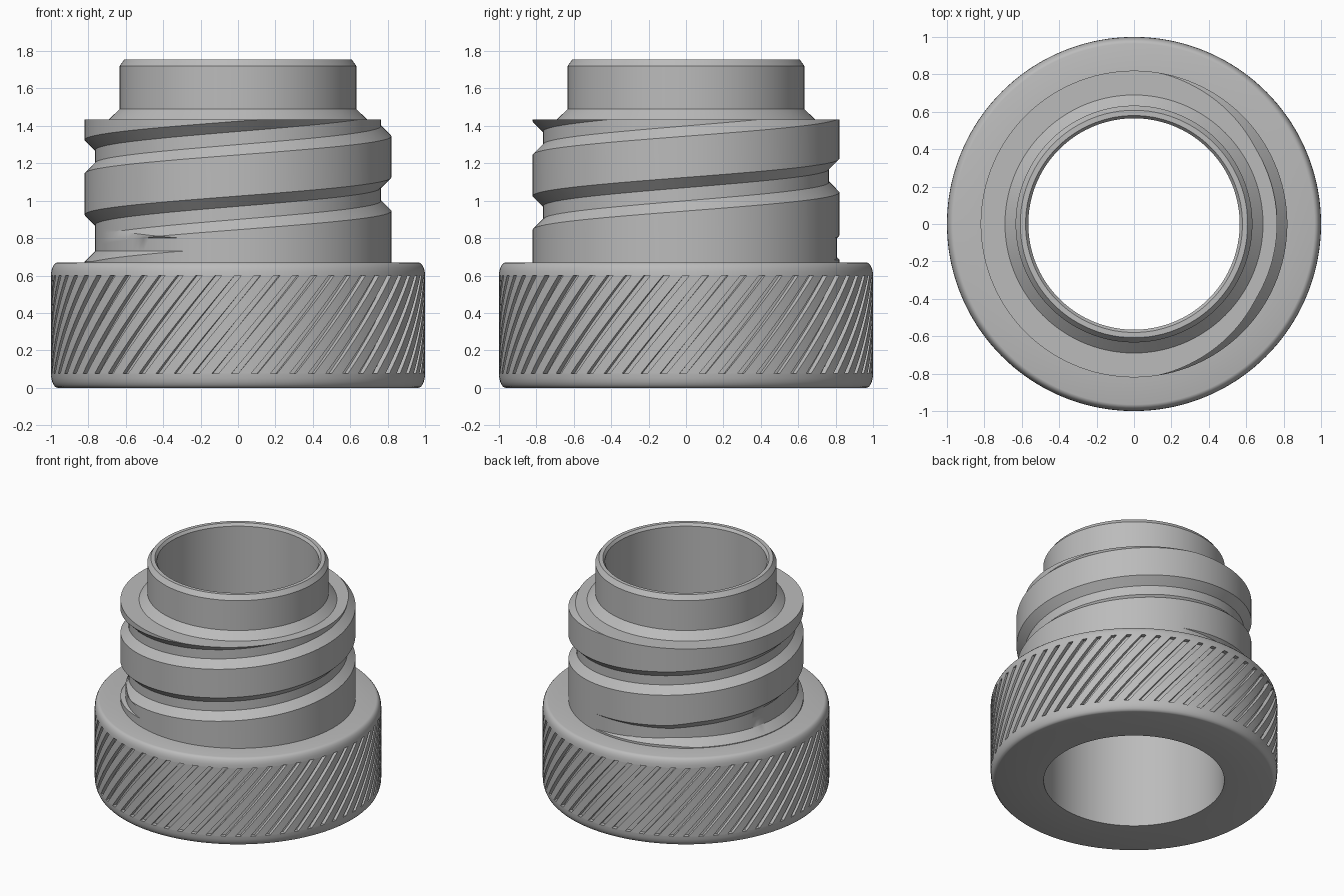
import bpy, bmesh
from math import cos, sin, pi, radians, sqrt

cube = bpy.data.objects.get("Cube")
if cube:
    bpy.data.objects.remove(cube)

grey = bpy.data.materials.new("plain_grey")
grey.use_nodes = True
colour = (0.5, 0.5, 0.5, 1)
grey.diffuse_color = colour
grey.node_tree.nodes["Principled BSDF"].inputs["Base Color"].default_value = colour


def finish(name, bm):
    bmesh.ops.remove_doubles(bm, verts=bm.verts, dist=0.0004)
    bmesh.ops.dissolve_degenerate(bm, edges=bm.edges, dist=0.0002)
    mesh = bpy.data.meshes.new(name)
    bm.to_mesh(mesh)
    bm.free()
    mesh.materials.append(grey)
    obj = bpy.data.objects.new(name, mesh)
    bpy.context.collection.objects.link(obj)
    bpy.ops.object.select_all(action='DESELECT')
    obj.select_set(True)
    bpy.context.view_layer.objects.active = obj
    bpy.ops.object.shade_smooth_by_angle(angle=radians(30))
    return obj


def polar(bm, r, a, z):
    return bm.verts.new((r * cos(a), r * sin(a), z))


def loft(name, columns):
    """Join columns of (radius, angle, height) into a skin, counterclockwise."""
    bm = bmesh.new()
    cols = [[polar(bm, *p) for p in col] for col in columns]
    for a, b in zip(cols, cols[1:]):
        for j in range(len(a) - 1):
            bm.faces.new((a[j], b[j], b[j + 1], a[j + 1]))
    return finish(name, bm)


# Collar, neck and bore: one turned profile, open where the grip band sits
COLLAR_TOP, SHOULDER = 0.67, 1.435
GRIP_LOW, GRIP_HIGH = 0.075, 0.6


def fillet(z_edge, z_side, steps=5):
    out = []
    for i in range(steps + 1):
        a = i / steps * pi / 2
        out.append((0.965 + 0.035 * cos(a), z_side + (z_edge - z_side) * sin(a)))
    return out


profile = fillet(COLLAR_TOP, GRIP_HIGH)
profile += [(0.74, COLLAR_TOP), (0.74, 1.43), (0.69, SHOULDER), (0.633, 1.49),
            (0.633, 1.72), (0.608, 1.755), (0.58, 1.755), (0.565, 1.735),
            (0.565, 0.9), (0.63, 0.82), (0.63, 0)]
profile += fillet(0, GRIP_LOW)[::-1]
SEGMENTS = 144
loft("body", [[(r, 2 * pi * i / SEGMENTS, z) for r, z in profile]
              for i in range(SEGMENTS + 1)])

# Grip band: slanted square grooves around the collar
GROOVES, ROWS, TWIST = 60, 12, radians(25)
bm = bmesh.new()
pitch = 2 * pi / GROOVES
DEEP = 0.97
section = [(1, 0), (1, 0.33), (1, 0.66), (DEEP, 0.66), (DEEP, 1), (1, 1)]
for g in range(GROOVES):
    rows = []
    for j in range(ROWS + 1):
        t = j / ROWS
        z = GRIP_LOW + t * (GRIP_HIGH - GRIP_LOW)
        rows.append([polar(bm, r, (g + f) * pitch + t * TWIST, z) for r, f in section])
    for low, high in zip(rows, rows[1:]):
        for k in range(len(section) - 1):
            bm.faces.new((low[k], low[k + 1], high[k + 1], high[k]))
    bm.faces.new(rows[0][2:])
    bm.faces.new(rows[-1][:1:-1])
finish("grip_band", bm)

# Thread sleeve: helical groove with a level run-in groove at its lower end
OUTER, DEPTH, LEAD = 0.82, 0.055, 0.4
HALF_ROOT = 0.035
START, END = -105, 255
RING = 0.765


def ramp(x, a, b):
    return min(1, max(0, (x - a) / (b - a)))


def sleeve_column(deg, top_cut):
    run_in = ramp(deg, 75, 130)
    cuts = [(RING - HALF_ROOT, RING + HALF_ROOT,
             DEPTH * run_in * (1 - ramp(deg, 199, 248)))]
    for k in range(4):
        mid = 0.635 + LEAD * (deg / 360 + k)
        high = mid + HALF_ROOT
        if top_cut and k == 2:
            high = SHOULDER + 1
        cuts.append((mid - HALF_ROOT, high, DEPTH * (run_in if k == 0 else 1)))

    def radius(z):
        best = 0
        for low, high, d in cuts:
            away = max(low - z, z - high, 0)
            best = max(best, d - away)
        return OUTER - best

    heights = [COLLAR_TOP, SHOULDER]
    for low, high, d in cuts:
        heights += [low - d, low, high, high + d]
    heights = sorted(min(SHOULDER, max(COLLAR_TOP, z)) for z in heights)
    a = radians(deg)
    return [(radius(z), a, z) for z in heights] + [(0.68, a, SHOULDER)]


columns = [sleeve_column(d, False) for d in range(START, END, 3)]
columns += [sleeve_column(END - 0.4, False), sleeve_column(END, True)]
# the ridge ends in a blunt step at the seam
columns[0] = sleeve_column(START, False)
loft("thread_sleeve", columns)
